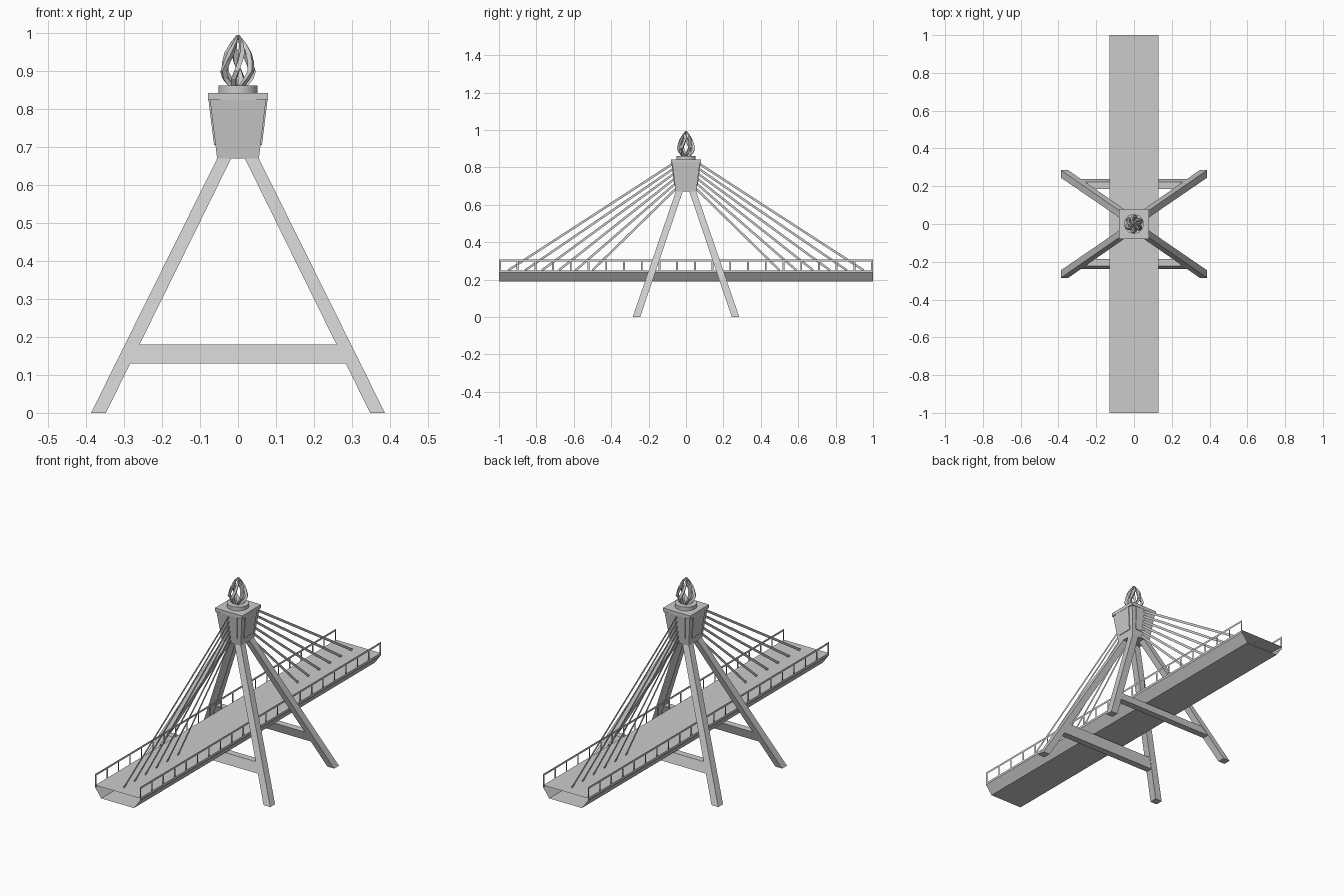
import bpy, bmesh, math
from mathutils import Vector

cube = bpy.data.objects.get("Cube")
if cube:
    bpy.data.objects.remove(cube, do_unlink=True)

grey = bpy.data.materials.new("plain grey")
grey.use_nodes = True
COLOUR = (0.6, 0.6, 0.6, 1)
grey.diffuse_color = COLOUR
grey.node_tree.nodes["Principled BSDF"].inputs["Base Color"].default_value = COLOUR


def finish(name, bm, solid=True):
    if solid:
        bmesh.ops.recalc_face_normals(bm, faces=bm.faces)
    mesh = bpy.data.meshes.new(name)
    bm.to_mesh(mesh)
    bm.free()
    mesh.materials.append(grey)
    obj = bpy.data.objects.new(name, mesh)
    bpy.context.collection.objects.link(obj)
    return obj


def loft(bm, rings, caps=True, closed=True):
    """Skin a list of equal-length point rings."""
    loops = [[bm.verts.new(p) for p in ring] for ring in rings]
    n = len(loops[0])
    for a, b in zip(loops, loops[1:]):
        for i in range(n if closed else n - 1):
            j = (i + 1) % n
            bm.faces.new((a[i], a[j], b[j], b[i]))
    if caps:
        bm.faces.new(loops[0][::-1])
        bm.faces.new(loops[-1])


def rect(x0, x1, y0, y1, z):
    return [(x0, y0, z), (x1, y0, z), (x1, y1, z), (x0, y1, z)]


def strip(bm, a, b, width, x):
    """Flat bar from a to b (y, z) in a plane of constant x."""
    a, b = Vector(a), Vector(b)
    side = (b - a).orthogonal().normalized() * width / 2
    bm.faces.new([bm.verts.new((x, p.x, p.y)) for p in (a - side, b - side, b + side, a + side)])


# Leaning legs with level ends, one per corner
NECK = 0.67


def lean(foot, top, z):
    return foot + (top - foot) * z / NECK


for sx, side in ((1, "left"), (-1, "right")):
    for sy, end in ((-1, "front"), (1, "back")):
        bm = bmesh.new()
        loft(bm, [rect(sx * lean(0.348, 0.018, z), sx * lean(0.387, 0.055, z),
                       sy * lean(0.245, 0.018, z), sy * lean(0.285, 0.055, z), z)
                  for z in (0, NECK)])
        finish(f"{end}_{side}_leg", bm)

# Cross beams following the lean of the legs
for sy, end in ((-1, "front"), (1, "back")):
    bm = bmesh.new()
    rings = []
    for z in (0.13, 0.18):
        w = lean(0.36, 0.03, z)
        rings.append(rect(-w, w, sy * lean(0.247, 0.02, z), sy * lean(0.283, 0.053, z), z))
    loft(bm, rings)
    finish(f"{end}_cross_beam", bm)

# Tapered tower head with a square lip
bm = bmesh.new()
loft(bm, [rect(-w, w, -w, w, z) for w, z in
          ((0.055, NECK), (0.074, 0.825), (0.079, 0.825), (0.079, 0.843))])
finish("tower_head", bm)

# Raised panel on each side of the head
for i in range(4):
    bm = bmesh.new()
    loft(bm, [rect(-w, w, -d, -0.03, z) for w, d, z in ((0.039, 0.063, 0.705), (0.049, 0.078, 0.826))])
    finish(f"head_panel_{i + 1}", bm).rotation_euler.z = i * math.pi / 2

# Deck: open-ended thin shell with sloping sides
section = [(-0.13, 0.25), (-0.13, 0.238), (-0.095, 0.19), (0.095, 0.19), (0.13, 0.238), (0.13, 0.25)]
bm = bmesh.new()
loft(bm, [[(x, y, z) for x, z in section] for y in (1, -1)], caps=False)
finish("deck", bm)

# Railings: thin flat posts and rails along both deck edges
BAYS = 21
for x, side in ((0.13, "left"), (-0.13, "right")):
    bm = bmesh.new()
    strip(bm, (-1, 0.303), (1, 0.303), 0.011, x)
    for i in range(BAYS + 1):
        y = -0.995 + 1.99 * i / BAYS
        strip(bm, (y, 0.25), (y, 0.298), 0.01, x)
    finish(f"{side}_railing", bm, solid=False)

# Fans of flat cables in the middle plane
for sy, end in ((-1, "front"), (1, "back")):
    bm = bmesh.new()
    for i in range(6):
        t = i / 5
        strip(bm, (sy * (0.95 - 0.45 * t), 0.25), (sy * (0.07 - 0.02 * t), 0.82 - 0.13 * t), 0.012, 0)
    finish(f"{end}_cables", bm, solid=False)

# Round bowl under the flame
bm = bmesh.new()
bmesh.ops.create_cone(bm, cap_ends=True, segments=32, radius1=0.052, radius2=0.052, depth=0.02)
bowl = finish("flame_base", bm)
bowl.location.z = 0.852
bpy.context.view_layer.objects.active = bowl
bowl.select_set(True)
bpy.ops.object.shade_smooth_by_angle()

# Flame: twisting strands that swell and meet at the tip
STRANDS = 6
profile = [(0.018, 0.86), (0.034, 0.88), (0.042, 0.9), (0.036, 0.925), (0.028, 0.95), (0.016, 0.975), (0.002, 0.995)]
bm = bmesh.new()
for s in range(STRANDS):
    rings = []
    for k, (r, z) in enumerate(profile):
        angle = math.tau * s / STRANDS + 0.22 * k
        out = Vector((math.cos(angle), math.sin(angle), 0))
        across = Vector((-out.y, out.x, 0))
        mid = out * r + Vector((0, 0, z))
        half = 0.0065 if k < 5 else 0.0065 - 0.0025 * (k - 4)
        rings.append([mid + out * half * a + across * half * b
                      for a, b in ((1, 1), (-1, 1), (-1, -1), (1, -1))])
    loft(bm, rings)
finish("flame", bm)
